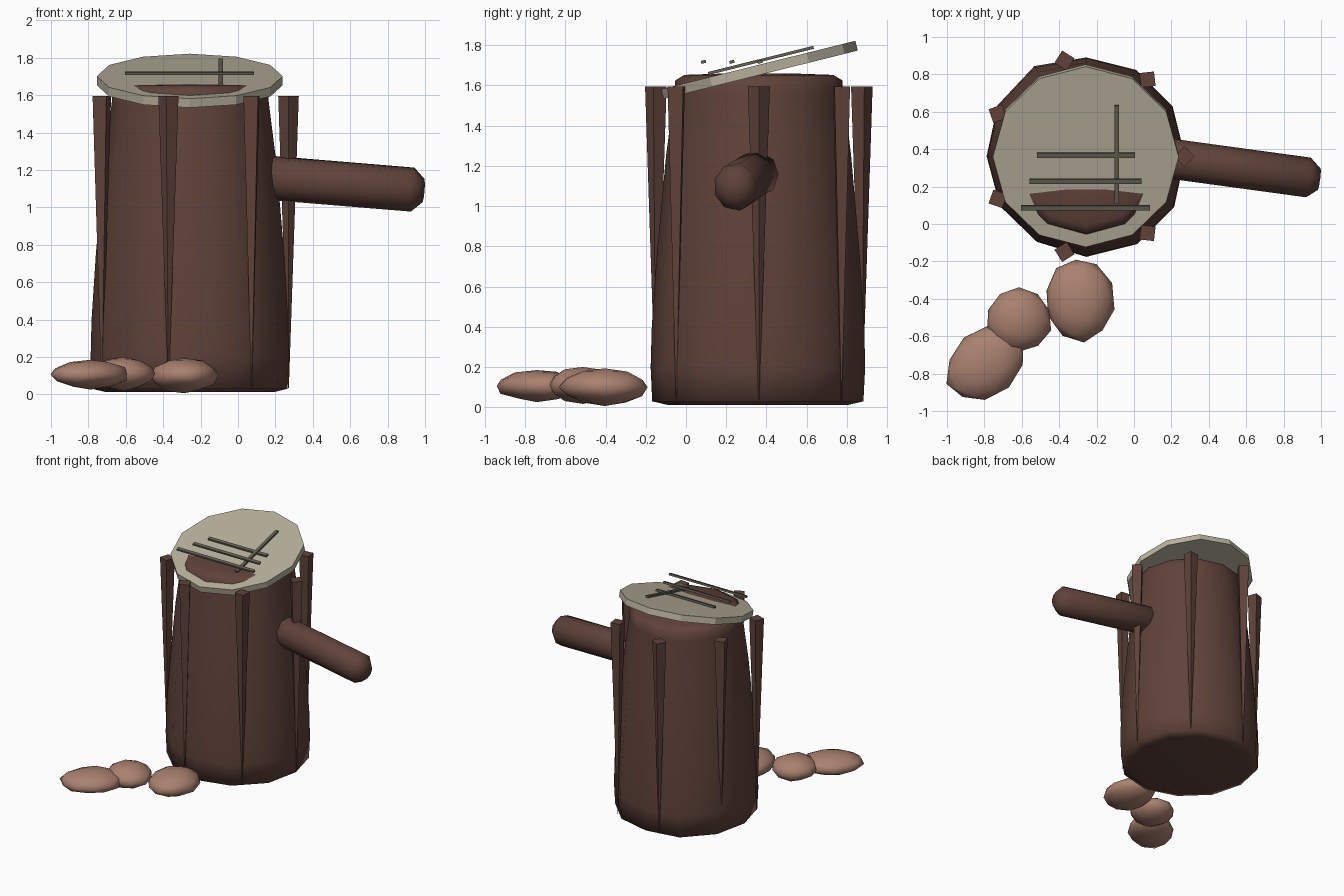
import bpy, bmesh, math, random
from mathutils import Vector, Matrix

cube = bpy.data.objects.get("Cube")
if cube:
    bpy.data.objects.remove(cube, do_unlink=True)
rng = random.Random(4)
CX, CY = -0.255, 0.362
TILT = math.radians(14)


def material(name, rgb):
    m = bpy.data.materials.new(name)
    m.use_nodes = True
    m.diffuse_color = (*rgb, 1)
    m.node_tree.nodes["Principled BSDF"].inputs["Base Color"].default_value = (*rgb, 1)
    return m


BARK = material("bark brown", (0.115, 0.055, 0.042))
LID = material("pale stone grey", (0.48, 0.44, 0.335))
BAR = material("dark olive grey", (0.13, 0.12, 0.09))
CLAY = material("dusty clay", (0.40, 0.22, 0.16))


def finish(bm, name, mat, matrix=Matrix(), smooth=False):
    bmesh.ops.recalc_face_normals(bm, faces=bm.faces)
    for f in bm.faces:
        f.smooth = smooth
    mesh = bpy.data.meshes.new(name)
    bm.to_mesh(mesh)
    bm.free()
    mesh.materials.append(mat)
    ob = bpy.data.objects.new(name, mesh)
    ob.matrix_world = matrix
    bpy.context.collection.objects.link(ob)
    return ob


def lathe(name, profile, sides, mat, matrix, radius_at=lambda i, z: 1.0):
    """Stack of rings (radius, height), closed at both ends."""
    bm = bmesh.new()
    rings = []
    for r, z in profile:
        ring = []
        for i in range(sides):
            a = math.tau * i / sides
            k = r * radius_at(i, z)
            ring.append(bm.verts.new((k * math.cos(a), k * math.sin(a), z)))
        rings.append(ring)
    for low, high in zip(rings, rings[1:]):
        for i in range(sides):
            j = (i + 1) % sides
            bm.faces.new((low[i], low[j], high[j], high[i]))
    bm.faces.new(rings[0])
    bm.faces.new(rings[-1])
    return finish(bm, name, mat, matrix, smooth=True)


# Trunk: irregular twelve-sided log, narrower at the top
bumps = [0.99, 1.0, 1.0, 0.99, 1.05, 1.03, 1.0, 1.0, 0.99, 1.01, 1.02, 1.02]
trunk_profile = [(0.45, 0.012), (0.525, 0.03), (0.533, 0.2), (0.528, 0.4), (0.505, 0.75),
                 (0.46, 1.25), (0.42, 1.56), (0.415, 1.625), (0.37, 1.652), (0.2, 1.658)]
lathe("trunk", trunk_profile, 12, BARK, Matrix.Translation((CX, CY, 0)),
      lambda i, z: 1 + (bumps[i] - 1) * (1 - z / 1.7))

# Branch: sawn limb with a chamfered end
start, end = Vector((0.08, 0.362, 1.165)), Vector((0.99, 0.238, 1.09))
axis = end - start
length = axis.length
turn = axis.to_track_quat('Z', 'Y').to_matrix().to_4x4()
branch_profile = [(0.08, 0), (0.122, 0.05), (0.122, length - 0.06), (0.065, length)]
lathe("branch", branch_profile, 9, BARK, Matrix.Translation(start) @ turn,
      lambda i, z: 1 - 0.1 * abs(math.cos(math.tau * i / 9)))

# Bark strips: seven square spikes around the trunk, pointing down
for k in range(7):
    a = math.tau * k / 7
    bm = bmesh.new()
    bmesh.ops.create_cone(bm, cap_ends=True, segments=4, radius1=0.002,
                          radius2=0.055, depth=1.56)
    place = Matrix.Translation((CX + 0.525 * math.cos(a), CY + 0.525 * math.sin(a), 0.815))
    finish(bm, f"bark_strip_{k + 1}", BARK, place @ Matrix.Rotation(a, 4, 'Z'))

# Lid: tilted disc that the trunk top breaks through at the front
bm = bmesh.new()
bmesh.ops.create_cone(bm, cap_ends=True, segments=12, radius1=0.497,
                      radius2=0.497, depth=0.05)
bmesh.ops.rotate(bm, verts=bm.verts, matrix=Matrix.Rotation(TILT, 3, 'X'))
finish(bm, "lid", LID, Matrix.Translation((CX - 0.003, CY + 0.003, 1.677)))


# Thin bars lying over the lid
def bar(name, centre, size):
    bm = bmesh.new()
    bmesh.ops.create_cube(bm, size=1)
    bmesh.ops.scale(bm, vec=size, verts=bm.verts)
    place = Matrix.Translation(centre) @ Matrix.Rotation(TILT, 4, 'X')
    finish(bm, name, BAR, place)


bar("long_bar", (-0.092, 0.372, 1.724), (0.025, 0.54, 0.015))
for n, (x, y, width) in enumerate([(-0.26, 0.087, 0.69), (-0.26, 0.228, 0.6),
                                   (-0.257, 0.368, 0.525)]):
    bar(f"cross_bar_{n + 1}", (x, y, 1.717), (width, 0.025, 0.015))

# Stones: lumpy flattened pebbles beside the trunk
stones = [((-0.29, -0.405, 0.1), (0.187, 0.225, 0.097), 0.1),
          ((-0.615, -0.513, 0.11), (0.177, 0.177, 0.093), 0),
          ((-0.79, -0.74, 0.107), (0.24, 0.18, 0.083), math.radians(42))]
for n, (centre, half, angle) in enumerate(stones):
    bm = bmesh.new()
    bmesh.ops.create_icosphere(bm, subdivisions=2, radius=1)
    for v in bm.verts:
        v.co *= rng.uniform(0.95, 1.03)
        v.co.z *= 1 - 0.25 * (1 - abs(v.co.z))
    bmesh.ops.scale(bm, vec=half, verts=bm.verts)
    place = Matrix.Translation(centre) @ Matrix.Rotation(angle, 4, 'Z')
    finish(bm, f"stone_{n + 1}", CLAY, place, smooth=True)
